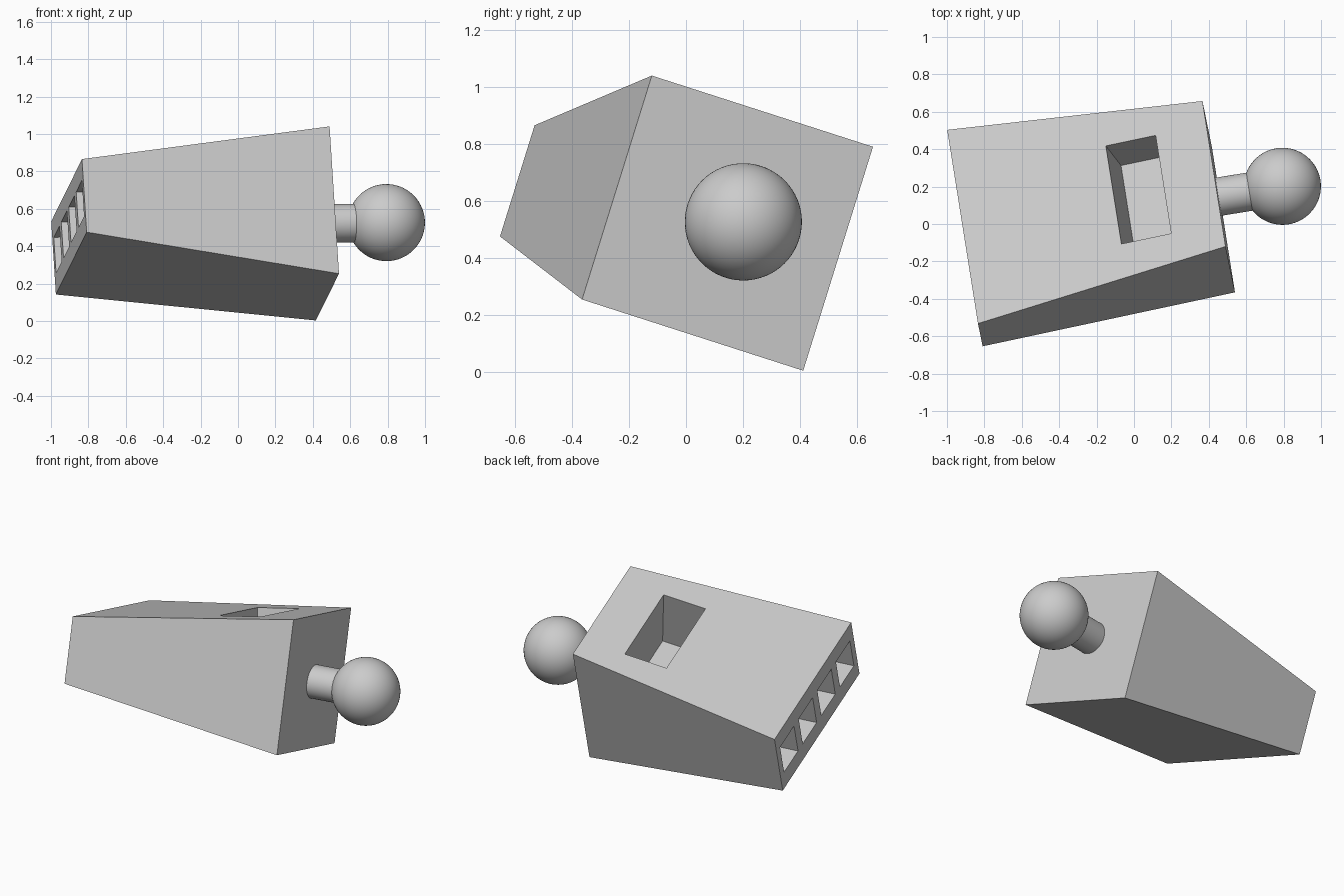
import bpy, bmesh, math
from mathutils import Matrix, Vector

cube = bpy.data.objects.get("Cube")
if cube:
    bpy.data.objects.remove(cube, do_unlink=True)

# One plain grey for everything
grey = bpy.data.materials.new("light_grey")
grey.use_nodes = True
grey.diffuse_color = (0.6, 0.6, 0.6, 1)
grey.node_tree.nodes["Principled BSDF"].inputs["Base Color"].default_value = (0.6, 0.6, 0.6, 1)

# Tilted frame: x runs along the block, the origin is the centre of the big end
long_axis = Vector((0.987, 0.161, 0.013)).normalized()
up_axis = Vector((-0.061, 0.297, 0.953))
up_axis = (up_axis - long_axis * up_axis.dot(long_axis)).normalized()
side_axis = up_axis.cross(long_axis)
frame = Matrix((long_axis, side_axis, up_axis)).transposed().to_4x4()
frame.translation = (0.453, 0.146, 0.522)

LENGTH = 1.375
BIG = 0.413            # half size of the square end
WIDE, LOW = 0.55, 0.205  # half width and half height of the small end
slope = math.atan((BIG - LOW) / LENGTH)


def make_object(name, bm, matrix):
    mesh = bpy.data.meshes.new(name)
    bm.to_mesh(mesh)
    bm.free()
    mesh.materials.append(grey)
    obj = bpy.data.objects.new(name, mesh)
    obj.matrix_world = matrix
    bpy.context.collection.objects.link(obj)
    return obj


def box(name, size, matrix):
    bm = bmesh.new()
    bmesh.ops.create_cube(bm, size=1)
    bmesh.ops.scale(bm, vec=size, verts=bm.verts)
    return make_object(name, bm, matrix)


# Tapered block
bm = bmesh.new()
bmesh.ops.create_cube(bm, size=2)
for v in bm.verts:
    half_y, half_z = (BIG, BIG) if v.co.x > 0 else (WIDE, LOW)
    v.co = (0 if v.co.x > 0 else -LENGTH, v.co.y * half_y, v.co.z * half_z)
block = make_object("tapered_block", bm, frame)

# Pocket sunk square to the sloping top
POCKET_X, POCKET_DEPTH = -0.413, 0.39
pocket_z = BIG + POCKET_X * math.tan(slope)
on_top = Matrix.Translation((POCKET_X, 0, pocket_z)) @ Matrix.Rotation(-slope, 4, "Y")
cutters = [box("pocket_cutter", (0.275, 0.557, POCKET_DEPTH * 2), frame @ on_top)]

# Row of four square slots in the small end
for i in range(4):
    place = Matrix.Translation((-LENGTH, (i - 1.5) * 0.267, 0))
    cutters.append(box("slot_cutter", (0.8, 0.2, 0.2), frame @ place))

bpy.context.view_layer.update()
bpy.context.view_layer.objects.active = block
for cutter in cutters:
    cutter.hide_render = True
    cut = block.modifiers.new("cut", "BOOLEAN")
    cut.operation = "DIFFERENCE"
    cut.solver = "EXACT"
    cut.object = cutter
    bpy.ops.object.modifier_apply(modifier=cut.name)
    bpy.data.objects.remove(cutter, do_unlink=True)

# Neck
BALL_X = 0.345
bm = bmesh.new()
bmesh.ops.create_cone(bm, cap_ends=True, segments=48, radius1=0.103, radius2=0.103, depth=BALL_X)
neck = make_object("neck", bm, frame @ Matrix.Translation((BALL_X / 2, 0, 0))
                   @ Matrix.Rotation(math.pi / 2, 4, "Y"))

# Ball
bm = bmesh.new()
bmesh.ops.create_uvsphere(bm, u_segments=64, v_segments=32, radius=0.206)
ball = make_object("ball", bm, frame @ Matrix.Translation((BALL_X, 0, 0)))

for obj in (neck, ball):
    bpy.ops.object.select_all(action="DESELECT")
    obj.select_set(True)
    bpy.context.view_layer.objects.active = obj
    bpy.ops.object.shade_smooth_by_angle(angle=math.radians(40))
